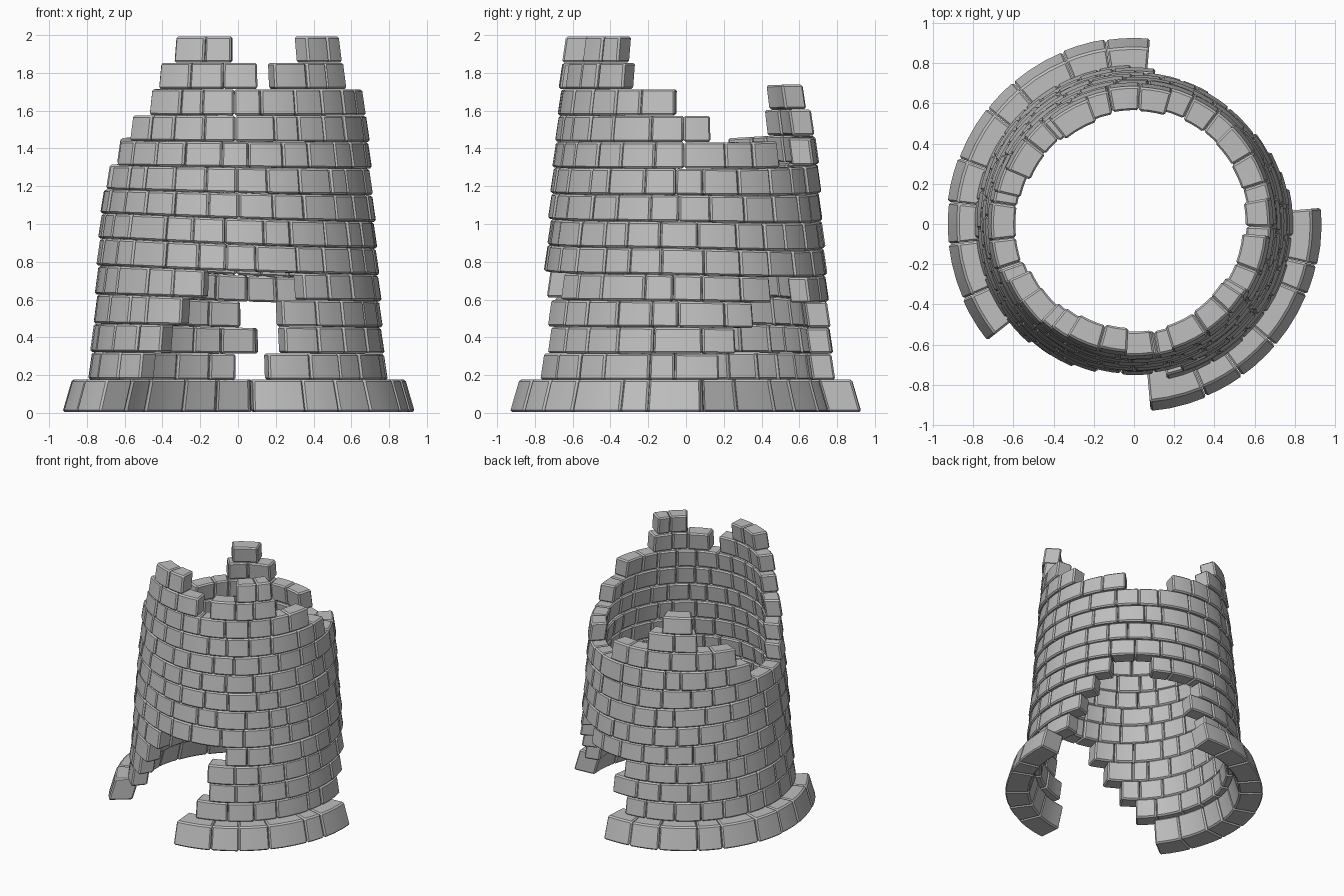
import bpy, bmesh, math, random
from math import cos, sin, radians, exp

random.seed(7)
old = bpy.data.objects.get("Cube")
if old:
    bpy.data.objects.remove(old, do_unlink=True)

stone = bpy.data.materials.new("grey_stone")
stone.use_nodes = True
GREY = (0.52, 0.52, 0.52, 1)
stone.diffuse_color = GREY
bsdf = stone.node_tree.nodes["Principled BSDF"]
bsdf.inputs["Base Color"].default_value = GREY
bsdf.inputs["Roughness"].default_value = 0.8

COURSE = 0.14      # course height
FIRST = 0.174      # underside of the first wall course
BRICK = 14.5       # usual brick length in degrees
THICK = 0.12       # wall thickness


def wall_radius(z):
    return 0.8 - 0.077 * z


def sag(deg, z):
    """Uneven settling that lifts or drops the courses on some sides."""
    side = (0.5 + 0.5 * cos(radians(deg - 190))) ** 2
    back = max(0, cos(radians(deg - 110))) ** 2
    dip = max(0, cos(radians(deg - 60))) ** 2
    return (0.05 * exp(-((z - 0.85) / 0.4) ** 2) * side
            + 0.035 * exp(-((z - 1.5) / 0.35) ** 2) * back
            - 0.018 * exp(-((z - 0.8) / 0.35) ** 2) * dip)


def add_brick(bm, a0, a1, section, uneven):
    """One curved, chamfered brick; section is a loop of (radius, z)."""
    part = bmesh.new()
    steps = 3
    push = random.uniform(-0.005, 0.005)
    rings = []
    for i in range(steps + 1):
        deg = a0 + (a1 - a0) * i / steps
        t = radians(deg)
        ring = []
        for r, z in section:
            lift = sag(deg, z) if uneven else 0
            ring.append(part.verts.new(((r + push) * cos(t), (r + push) * sin(t), z + lift)))
        rings.append(ring)
    for a, b in zip(rings, rings[1:]):
        for k in range(4):
            part.faces.new((a[k], a[k - 1], b[k - 1], b[k]))
    part.faces.new(rings[0])
    part.faces.new(rings[-1][::-1])
    bmesh.ops.recalc_face_normals(part, faces=part.faces)
    sharp = [e for e in part.edges if e.calc_face_angle(0) > radians(40)]
    bmesh.ops.bevel(part, geom=sharp, offset=0.01, segments=1,
                    profile=0.5, affect='EDGES', clamp_overlap=True)
    temp = bpy.data.meshes.new("temp")
    part.to_mesh(temp)
    part.free()
    bm.from_mesh(temp)
    bpy.data.meshes.remove(temp)


def add_course(name, spans, section, uneven=True):
    """A ring of bricks over the given angle spans."""
    bm = bmesh.new()
    for start, end in spans:
        count = max(1, round((end - start) / BRICK))
        step = (end - start) / count
        cuts = [start + step * i for i in range(count + 1)]
        for i in range(1, count):
            cuts[i] += random.uniform(-0.2, 0.2) * step
        for a0, a1 in zip(cuts, cuts[1:]):
            add_brick(bm, a0 + 0.08, a1 - 0.08, section, uneven)
    mesh = bpy.data.meshes.new(name)
    bm.to_mesh(mesh)
    bm.free()
    mesh.materials.append(stone)
    obj = bpy.data.objects.new(name, mesh)
    bpy.context.collection.objects.link(obj)
    bpy.ops.object.select_all(action='DESELECT')
    obj.select_set(True)
    bpy.context.view_layer.objects.active = obj
    bpy.ops.object.shade_smooth_by_angle(angle=radians(25))


# Flared footing, broken at both doorways
add_course("footing", [(85, 218.5), (275, 365)],
           [(0.76, 0.005), (0.933, 0.005), (0.883, 0.177), (0.71, 0.177)], uneven=False)

# Wall courses from the ground up, as angle spans
courses = [
    [(91, 229), (282, 373)],
    [(82, 238), (289, 380)],
    [(89, 247), (288, 388)],
    [(60, 256), (298, 397)],
    [(-95, 265)],
    [(5, 365)],
    [(-3, 357)],
    [(199, 527)],
    [(74, 157), (204, 405)],
    [(101, 132), (214, 371)],
    [(110, 129), (226, 355)],
    [(231, 279), (287, 330)],
    [(239, 267), (304, 327)],
]
for i, spans in enumerate(courses):
    z0 = FIRST + COURSE * i + 0.001
    z1 = z0 + COURSE - 0.002
    low, high = wall_radius(z0) + 0.005, wall_radius(z1) - 0.005
    add_course(f"wall_course_{i + 1}", spans,
               [(low - THICK, z0), (low, z0), (high, z1), (high - THICK, z1)])
